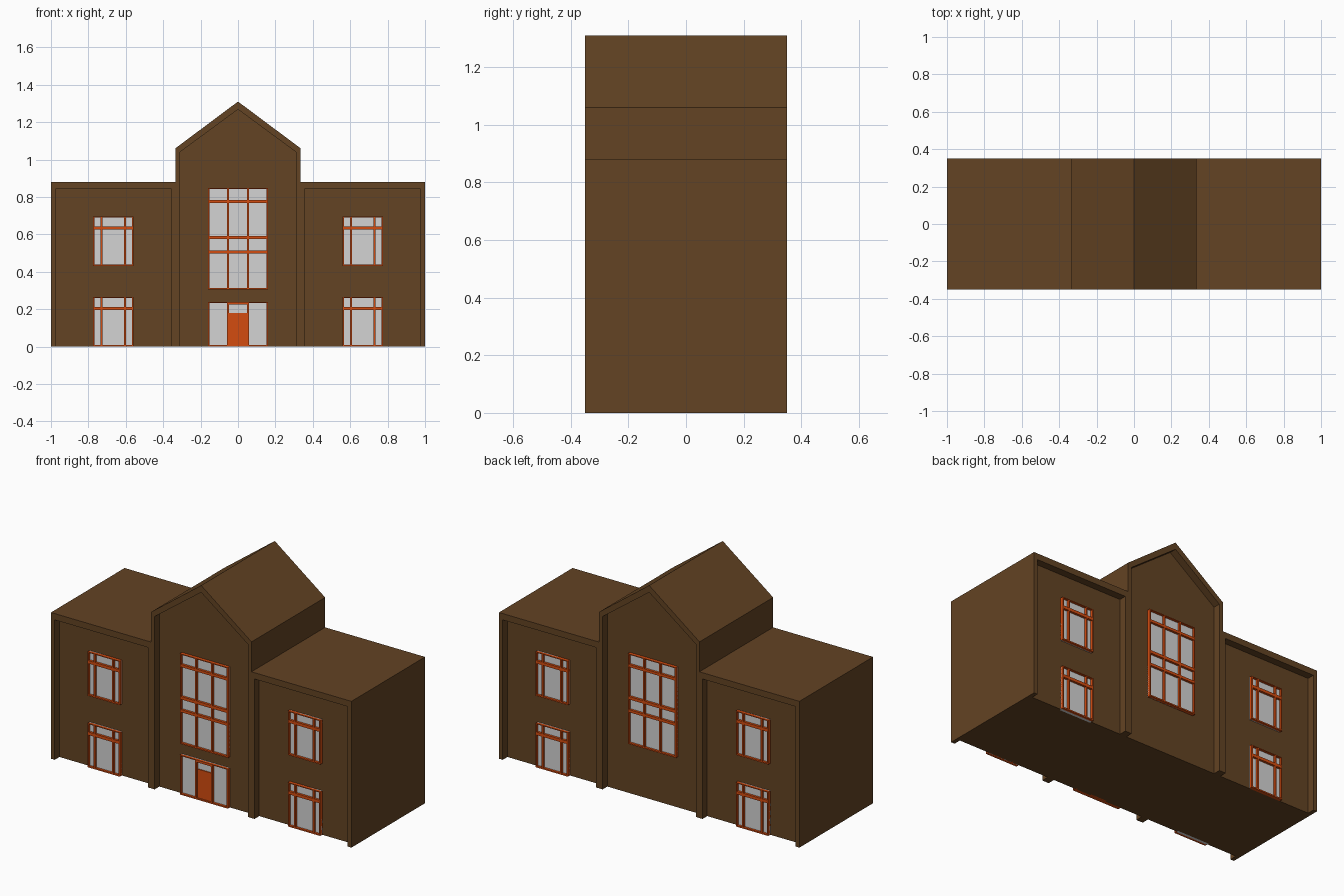
import bpy, bmesh

if "Cube" in bpy.data.objects:
    bpy.data.objects.remove(bpy.data.objects["Cube"])


def material(name, srgb):
    m = bpy.data.materials.new(name)
    m.diffuse_color = [((c / 255 + 0.055) / 1.055) ** 2.4 for c in srgb] + [1]
    m.use_nodes = True
    m.node_tree.nodes["Principled BSDF"].inputs["Base Color"].default_value = m.diffuse_color
    return m


BROWN = material("brown wall", (99, 67, 35))
ORANGE = material("orange trim", (212, 76, 16))
GLASS = material("pale glass", (212, 212, 212))

HALF_DEPTH = 0.35
WALL = 0.305      # plane of the recessed wall panels
GLASS_OUT = 0.006
TRIM_OUT = 0.02


def prism(bm, profile, y0, y1):
    """Extrude an (x, z) outline along y."""
    face = bm.faces.new([bm.verts.new((x, y0, z)) for x, z in profile])
    ext = bmesh.ops.extrude_face_region(bm, geom=[face])
    verts = [g for g in ext["geom"] if isinstance(g, bmesh.types.BMVert)]
    bmesh.ops.translate(bm, verts=verts, vec=(0, y1 - y0, 0))


def finish(bm, name, mat):
    bmesh.ops.recalc_face_normals(bm, faces=bm.faces)
    me = bpy.data.meshes.new(name)
    bm.to_mesh(me)
    bm.free()
    me.materials.append(mat)
    ob = bpy.data.objects.new(name, me)
    bpy.context.collection.objects.link(ob)
    return ob


def plates(name, mat, rects, side, out):
    """Thin boxes (x0, x1, z0, z1) standing proud of a wall."""
    bm = bmesh.new()
    for x0, x1, z0, z1 in rects:
        prism(bm, [(x0, z0), (x1, z0), (x1, z1), (x0, z1)],
              side * (WALL - 0.01), side * (WALL + out))
    return finish(bm, name, mat)


# Building mass: two wings and a gabled centre in one outline
bm = bmesh.new()
prism(bm, [(-1, 0), (1, 0), (1, 0.88), (0.335, 0.88), (0.335, 1.06), (0, 1.31),
           (-0.335, 1.06), (-0.335, 0.88), (-1, 0.88)], -HALF_DEPTH, HALF_DEPTH)
body = finish(bm, "building", BROWN)

# Recessed wall panels on front and back, leaving pilasters and cornices
bm = bmesh.new()
for side in (-1, 1):
    y0, y1 = side * WALL, side * 0.5
    prism(bm, [(-0.31, -0.1), (0.31, -0.1), (0.31, 1.04), (0, 1.268), (-0.31, 1.04)], y0, y1)
    for s in (-1, 1):
        prism(bm, [(s * 0.355, -0.1), (s * 0.975, -0.1),
                   (s * 0.975, 0.842), (s * 0.355, 0.842)], y0, y1)
cutter = finish(bm, "panel_cutter", BROWN)
cutter.hide_render = True
mod = body.modifiers.new("panels", "BOOLEAN")
mod.operation = "DIFFERENCE"
mod.solver = "EXACT"
mod.object = cutter
bpy.context.view_layer.objects.active = body
bpy.ops.object.modifier_apply(modifier=mod.name)
bpy.data.objects.remove(cutter)


def window(name, x0, x1, z0, z1, uprights, rails, side, edge=0.008):
    """Glass with border, uprights at x and rails as (z, thickness)."""
    plates(name + "_glass", GLASS, [(x0, x1, z0, z1)], side, GLASS_OUT)
    bars = [(x0, x0 + edge, z0, z1), (x1 - edge, x1, z0, z1),
            (x0, x1, z0, z0 + edge), (x0, x1, z1 - edge * 0.6, z1)]
    bars += [(x - 0.005, x + 0.005, z0, z1) for x in uprights]
    bars += [(x0, x1, z - t / 2, z + t / 2) for z, t in rails]
    plates(name + "_frame", ORANGE, bars, side, TRIM_OUT)


for side, face in ((-1, "front"), (1, "back")):
    # Wing windows, two floors each
    for cx, wing in ((-0.667, "left"), (0.667, "right")):
        for z, floor in ((0.0, "lower"), (0.43, "upper")):
            window(f"{face}_{wing}_{floor}_window", cx - 0.108, cx + 0.108, z, z + 0.265,
                   (cx - 0.062, cx + 0.062), [(z + 0.204, 0.018)], side)
    # Tall centre window
    window(f"{face}_centre_window", -0.16, 0.16, 0.305, 0.848, (-0.054, 0.054),
           [(0.777, 0.016), (0.583, 0.018), (0.505, 0.016)], side)

# Entrance: side lights, door leaf and top light
window("entrance", -0.16, 0.16, 0.0, 0.238, (-0.054, 0.054), [], -1)
plates("door", ORANGE, [(-0.054, 0.054, 0.0, 0.18)], -1, 0.012)
plates("door_head", ORANGE, [(-0.054, 0.054, 0.224, 0.238)], -1, TRIM_OUT)
